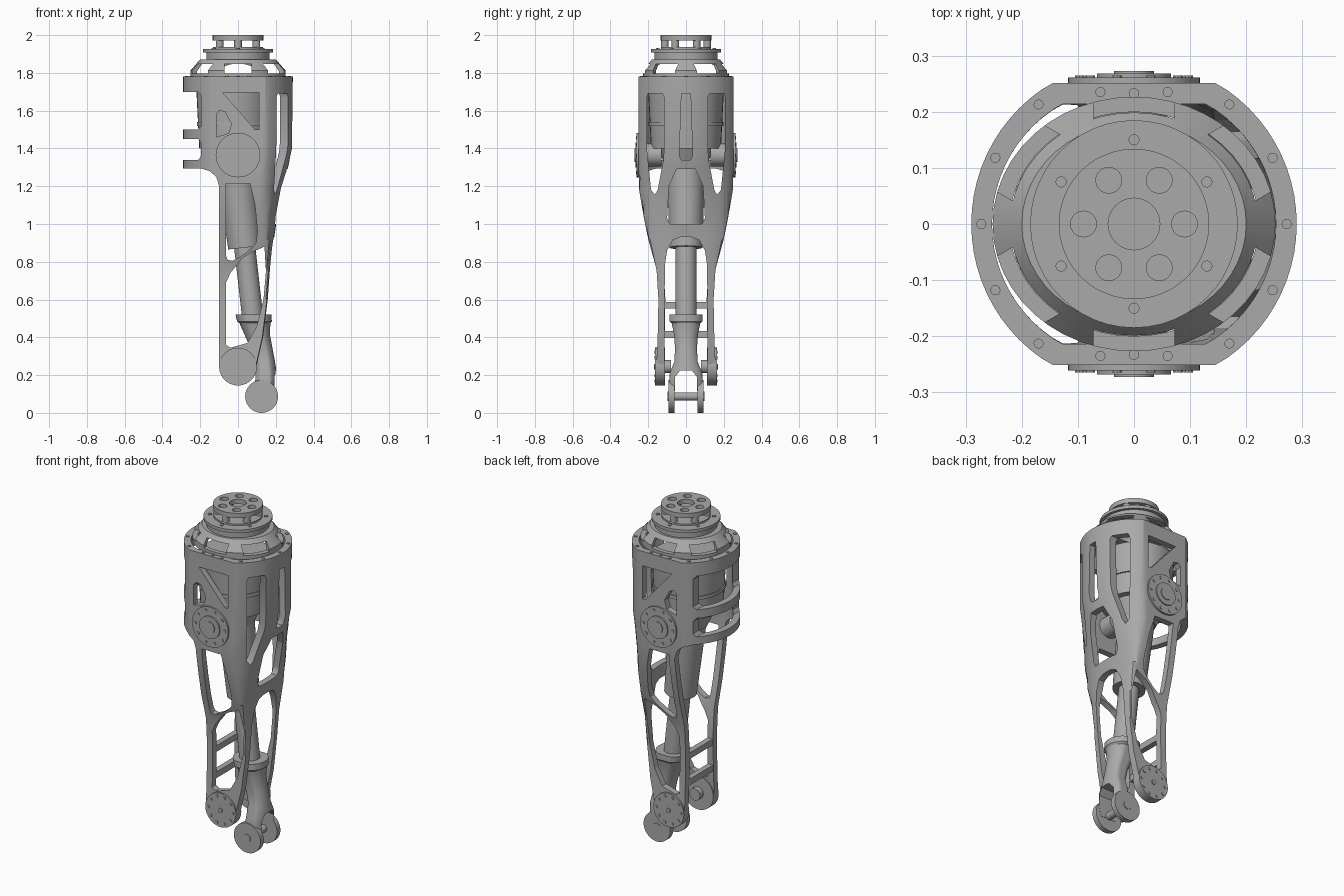
import bpy, bmesh
from math import sin, cos, pi, radians
from mathutils import Vector, Matrix

if "Cube" in bpy.data.objects:
    bpy.data.objects.remove(bpy.data.objects["Cube"])

grey = bpy.data.materials.new("metal_grey")
grey.use_nodes = True
grey.diffuse_color = (0.4, 0.4, 0.4, 1)
grey.node_tree.nodes["Principled BSDF"].inputs["Base Color"].default_value = (0.4, 0.4, 0.4, 1)


def finish(name, bm):
    bmesh.ops.recalc_face_normals(bm, faces=bm.faces)
    me = bpy.data.meshes.new(name)
    bm.to_mesh(me)
    bm.free()
    me.materials.append(grey)
    ob = bpy.data.objects.new(name, me)
    bpy.context.collection.objects.link(ob)
    return ob


def loft(name, rings):
    """Closed skin through rings of equal point count."""
    bm = bmesh.new()
    loops = [[bm.verts.new(p) for p in ring] for ring in rings]
    n = len(loops[0])
    for a, b in zip(loops, loops[1:]):
        for i in range(n):
            j = (i + 1) % n
            bm.faces.new((a[i], a[j], b[j], b[i]))
    bm.faces.new(loops[0])
    bm.faces.new(loops[-1])
    return finish(name, bm)


def prism(name, pts, axis, lo, hi):
    """Extrude a 2D outline along x (points y,z) or along y (points x,z)."""
    place = (lambda d, p: (d, p[0], p[1])) if axis == "x" else (lambda d, p: (p[0], d, p[1]))
    return loft(name, [[place(d, p) for p in pts] for d in (lo, hi)])


def box(name, x0, x1, y0, y1, z0, z1):
    return prism(name, [(x0, z0), (x1, z0), (x1, z1), (x0, z1)], "y", y0, y1)


def rod(name, p, q, r, r2=None, seg=40):
    p, q = Vector(p), Vector(q)
    bm = bmesh.new()
    turn = (q - p).to_track_quat("Z", "Y").to_matrix().to_4x4()
    bmesh.ops.create_cone(bm, cap_ends=True, segments=seg, radius1=r,
                          radius2=r if r2 is None else r2, depth=(q - p).length,
                          matrix=Matrix.Translation((p + q) / 2) @ turn)
    return finish(name, bm)


def lathe(name, prof, sy=1.0, seg=48):
    """Closed ring from an r,z outline turned about z."""
    bm = bmesh.new()
    cols = [[bm.verts.new((r * cos(2 * pi * i / seg), sy * r * sin(2 * pi * i / seg), z))
             for r, z in prof] for i in range(seg)]
    for i in range(seg):
        a, b = cols[i], cols[(i + 1) % seg]
        for k in range(len(prof)):
            m = (k + 1) % len(prof)
            bm.faces.new((a[k], b[k], b[m], a[m]))
    return finish(name, bm)


def cut(ob, cutters):
    for c in cutters:
        c.hide_render = True
        mod = ob.modifiers.new("cut", "BOOLEAN")
        mod.operation, mod.solver, mod.object = "DIFFERENCE", "EXACT", c
    deps = bpy.context.evaluated_depsgraph_get()
    me = bpy.data.meshes.new_from_object(ob.evaluated_get(deps))
    ob.modifiers.clear()
    ob.data = me
    for c in cutters:
        bpy.data.objects.remove(c)


# Shell: stations of height, right reach, half depth, squareness
stations = [(.245, .10, .157, 3), (.4, .137, .15, 3), (.6, .163, .146, 3), (.76, .176, .156, 2.6),
            (.92, .19, .20, 1.9), (1.05, .21, .226, 1.5), (1.18, .236, .248, 1.25),
            (1.3, .265, .251, 1.17), (1.4, .288, .251, 1.16), (1.78, .29, .251, 1.16)]


def shell_ring(st, t=0.0, dz=0.0):
    z, xr, y, k = st
    ring = []
    for i in range(72):
        a = 2 * pi * i / 72
        reach = (xr if cos(a) > 0 else .29) - t
        kk = k if cos(a) > 0 else 1.16
        ring.append((reach * cos(a), (y - t) * max(-1, min(1, kk * sin(a))), z + dz))
    return ring


shell = loft("thigh_shell", [shell_ring(s) for s in stations])
T = .037
inner = loft("hollow", [shell_ring(stations[0], T, -.05)] + [shell_ring(s, T) for s in stations]
             + [shell_ring(stations[-1], T, .05)])
cut(shell, [inner])

# Openings through both side plates
plate_holes = [
    [(-.08, 1.695), (.11, 1.695), (.11, 1.5), (.09, 1.5)],
    [(-.115, 1.58), (-.1, 1.6), (-.07, 1.595), (-.035, 1.53), (-.05, 1.48), (-.115, 1.46)],
    [(-.063, 1.215), (.063, 1.215), (.09, 1.1), (.103, .96), (.095, .9), (.065, .865),
     (.01, .825), (-.03, .805), (-.055, .81), (-.063, .83)],
    [(-.063, .69), (-.04, .74), (.02, .815), (.07, .85), (.14, .88), (.148, .75), (.135, .6),
     (.1, .46), (.05, .37), (-.04, .345), (-.063, .36)],
    # open back edge below the rings
    [(-.4, 1.295), (-.2, 1.295), (-.15, 1.28), (-.115, 1.25), (-.1, 1.2), (-.1, .1), (-.4, .1)],
    # gaps between the rings
    [(-.4, 1.5), (-.21, 1.5), (-.195, 1.52), (-.195, 1.68), (-.21, 1.7), (-.4, 1.7)],
    [(-.4, 1.34), (-.21, 1.34), (-.195, 1.36), (-.195, 1.43), (-.21, 1.45), (-.4, 1.45)],
]
cutters = [prism("cutter", h, "y", -.4, .4) for h in plate_holes]


# Openings through the rounded edge
def mirrored(half):
    return half + [(-y, z) for y, z in reversed(half)]


edge_holes = [
    mirrored([(.024, 1.69), (.035, 1.36), (.025, 1.34)]),
    mirrored([(.05, 1.29), (.09, 1.2), (.1, 1.03), (.085, 1.0)]),
    mirrored([(.03, .93), (.07, .915), (.1, .86), (.112, .78), (.115, .15)]),
]
side_slot = [(.125, 1.69), (.2, 1.69), (.207, 1.67), (.207, 1.4), (.185, 1.18), (.165, 1.155),
             (.15, 1.18), (.118, 1.35), (.115, 1.67)]
edge_holes += [[(s * y, z) for y, z in side_slot] for s in (1, -1)]
cutters += [prism("cutter", h, "x", .04, .4) for h in edge_holes]
cut(shell, cutters)

# Rim bolts
for x, y in [(0, .233), (.06, .235), (.17, .213), (.247, .118), (.272, 0)]:
    for sx in ((1, -1) if x else (1,)):
        for sy in ((1, -1) if y else (1,)):
            rod("rim_bolt", (sx * x, sy * y, 1.775), (sx * x, sy * y, 1.784), .009, seg=12)

# Windowed collar on top of the shell
collar = lathe("collar", [(.252, 1.775), (.252, 1.812), (.2, 1.872), (.15, 1.872),
                          (.15, 1.855), (.185, 1.855), (.222, 1.81), (.222, 1.775)], .9)
windows = []
for i in range(6):
    w = box("cutter", .17, .4, -.072, .072, 1.797, 1.848)
    w.data.transform(Matrix.Rotation(radians(30 + 60 * i), 4, "Z"))
    windows.append(w)
cut(collar, windows)
lathe("neck", [(.168, 1.86), (.168, 1.912), (.1, 1.912), (.1, 1.86)])
lathe("flange", [(.185, 1.908), (.185, 1.926), (.03, 1.926), (.03, 1.908)])
rod("cap_base", (0, 0, 1.92), (0, 0, 1.936), .132)
cap = rod("cap", (0, 0, 1.972), (0, 0, 2), .134, seg=48)
holes = [rod("cutter", (0, 0, 1.95), (0, 0, 2.1), .046)]
for i in range(6):
    a = radians(60 * i)
    c, s = cos(a), sin(a)
    holes.append(rod("cutter", (.09 * c, .09 * s, 1.95), (.09 * c, .09 * s, 2.1), .023, seg=20))
    c, s = cos(a + pi / 6), sin(a + pi / 6)
    rod("cap_pillar", (.112 * c, .112 * s, 1.93), (.112 * c, .112 * s, 1.975), .02, seg=16)
    rod("flange_bolt", (.15 * c, .15 * s, 1.92), (.15 * c, .15 * s, 1.931), .01, seg=12)
cut(cap, holes)

# Pivots on the side plates: a large upper one and a lower one
for s in (1, -1):
    for name, z, r, y0, y1 in [("upper_pivot", 1.365, .118, .245, .261),
                               ("upper_pivot_hub", 1.365, .066, .255, .268),
                               ("upper_pivot_cap", 1.365, .036, .26, .273),
                               ("upper_trunnion", 1.365, .06, .13, .25),
                               ("lower_pivot", .245, .1, .112, .163),
                               ("lower_pivot_stub", .245, .035, .08, .12),
                               ("lower_pivot_pin", .245, .014, .16, .169)]:
        rod(name, (0, s * y0, z), (0, s * y1, z), r)
    for z, ring, y in [(1.365, .097, .261), (.245, .08, .163)]:
        for i in range(10):
            a = 2 * pi * i / 10
            p = Vector((ring * cos(a), s * y, z + ring * sin(a)))
            rod("pivot_bolt", p, p + Vector((0, s * .004, 0)), .009, seg=10)

# Cross bars between the two legs
for z in (.57, .415):
    box("cross_bar", -.098, -.065, -.125, .125, z - .018, z + .018)

# Motor and slanted linear actuator
rod("motor", (-.02, 0, 1.4), (-.02, 0, 1.7), .185, .2)
rod("motor_band", (-.02, 0, 1.52), (-.02, 0, 1.54), .198)
rod("motor_base", (-.02, 0, 1.29), (-.02, 0, 1.4), .1, .15)


def on_axis(z):
    return Vector((.125 - .145 * (z - .09) / 1.275, 0, z))


rod("actuator_housing", on_axis(.875), on_axis(1.3), .088, .1)
rod("actuator_tube", on_axis(.45), on_axis(.9), .056)

# Forked foot
foot_stations = [(.52, .082, .095, .088), (.485, .087, .092, .088), (.475, .09, .082, .076),
                 (.42, .1, .068, .064), (.34, .125, .058, .058), (.27, .14, .056, .062),
                 (.21, .145, .06, .086), (.14, .14, .068, .09), (.07, .125, .07, .09)]
foot = loft("foot", [[(x + rx * cos(2 * pi * i / 40), max(-1, min(1, 1.1 * sin(2 * pi * i / 40))) * ry, z)
                      for i in range(40)] for z, x, rx, ry in foot_stations])
cut(foot, [prism("cutter", mirrored([(.03, .225), (.058, .19), (.062, 0)]), "x", -.2, .5)])
for s in (1, -1):
    rod("foot_disc", (.125, s * .062, .087), (.125, s * .093, .087), .087, seg=48)
    rod("foot_disc_cap", (.125, s * .09, .087), (.125, s * .097, .087), .025, seg=6)
rod("foot_pin", (.125, -.07, .087), (.125, .07, .087), .022)

# Smooth shading with sharp edges
for ob in bpy.context.collection.objects:
    if ob.type == "MESH":
        ob.select_set(True)
        bpy.context.view_layer.objects.active = ob
bpy.ops.object.shade_smooth_by_angle(angle=radians(30))
